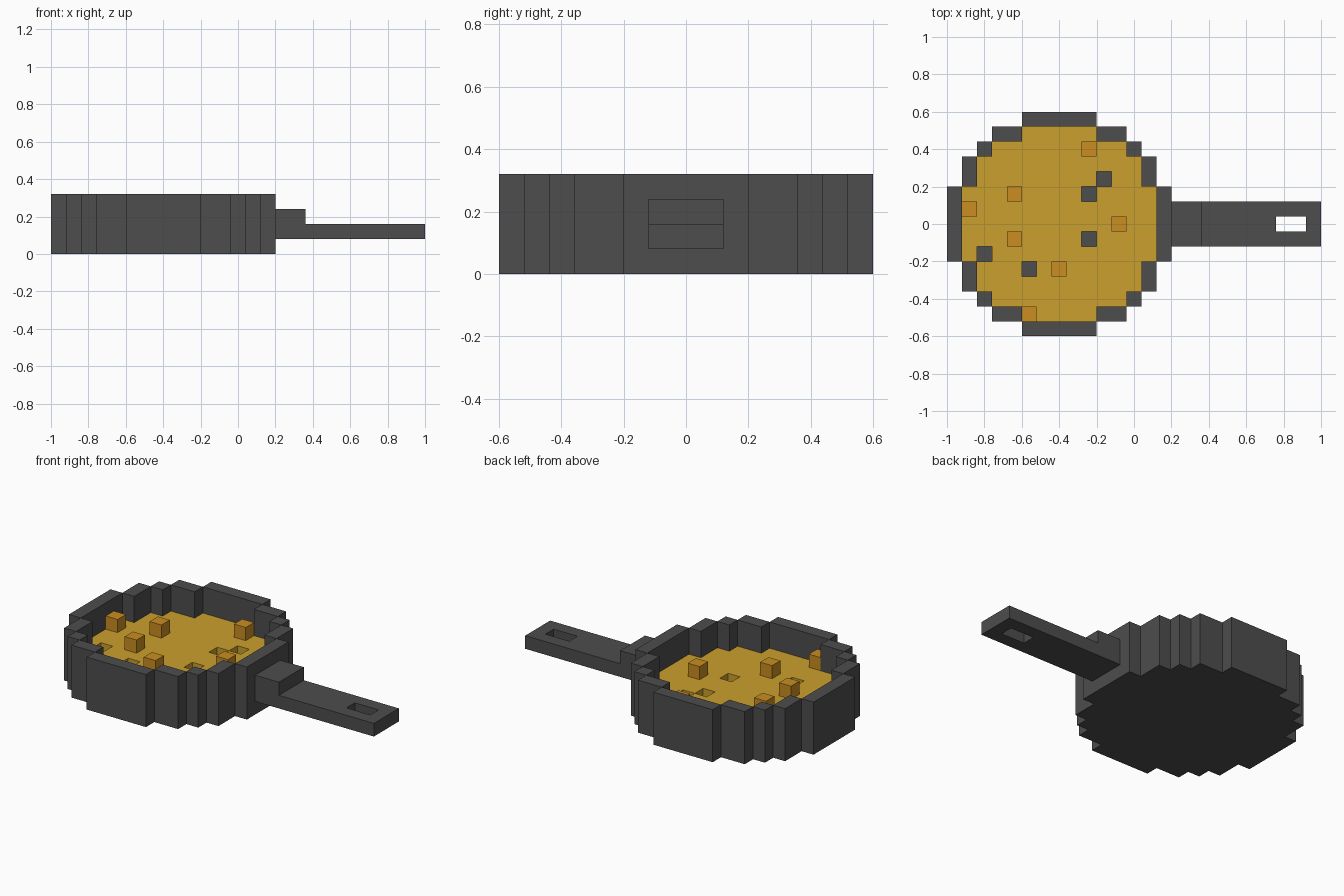
import bpy, bmesh
from mathutils import Vector

if "Cube" in bpy.data.objects:
    bpy.data.objects.remove(bpy.data.objects["Cube"])

U = 0.08          # block size
CX = -0.4         # pan centre in x


def material(name, rgb):
    m = bpy.data.materials.new(name)
    m.diffuse_color = (*rgb, 1)
    m.use_nodes = True
    m.node_tree.nodes["Principled BSDF"].inputs["Base Color"].default_value = m.diffuse_color
    return m


iron = material("dark iron", (0.075, 0.075, 0.075))
batter = material("golden batter", (0.59, 0.35, 0.026))
crumb = material("toasted crumb", (0.59, 0.27, 0.015))


def disc(half_widths):
    """Stepped disc: half width in blocks for each row away from the centre."""
    n = len(half_widths) - 1
    return {(i, j) for j in range(-n, n + 1)
            for i in range(-half_widths[abs(j)], half_widths[abs(j)] + 1)}


outer = disc([7, 7, 7, 6, 6, 5, 4, 2])
inner = disc([6, 6, 6, 5, 5, 4, 2])
pits = {(3, 3), (2, 2), (2, -1), (-5, -2), (-2, -3)}
lumps = {(2, 5), (-3, 2), (-6, 1), (4, 0), (-3, -1), (0, -3), (-2, -6)}

# Pan: solid base with a ring wall
pan = {(i, j, 0) for i, j in outer}
pan |= {(i, j, k) for i, j in outer - inner for k in (1, 2, 3)}

# Handle: raised root, flat bar, hanging hole
handle = {(i, j, 1) for i in range(8, 18) for j in (-1, 0, 1)}
handle -= {(15, 0, 1), (16, 0, 1)}
handle |= {(i, j, 2) for i in (8, 9) for j in (-1, 0, 1)}

# Food: layer with pits and raised crumbs
parts = {
    "pan": (pan, iron),
    "handle": (handle, iron),
    "food_layer": ({(i, j, 1) for i, j in inner - pits}, batter),
    "food_crumbs": ({(i, j, 2) for i, j in lumps}, crumb),
}
solid = set().union(*(cells for cells, _ in parts.values()))


def build(name, cells, mat):
    """Make only the exposed faces of the blocks."""
    bm = bmesh.new()
    for c in sorted(cells):
        centre = Vector((CX + c[0] * U, c[1] * U, (c[2] + 0.5) * U))
        for axis in range(3):
            for s in (-1, 1):
                near = list(c)
                near[axis] += s
                if tuple(near) in solid:
                    continue
                n, a, b = Vector(), Vector(), Vector()
                n[axis] = s
                a[(axis + 1) % 3] = 1
                b[(axis + 2) % 3] = s
                corners = (n - a - b, n + a - b, n + a + b, n - a + b)
                bm.faces.new([bm.verts.new(centre + q * U / 2) for q in corners])
    bmesh.ops.remove_doubles(bm, verts=bm.verts, dist=0.001)
    me = bpy.data.meshes.new(name)
    bm.to_mesh(me)
    bm.free()
    me.materials.append(mat)
    bpy.context.collection.objects.link(bpy.data.objects.new(name, me))


for name, (cells, mat) in parts.items():
    build(name, cells, mat)
